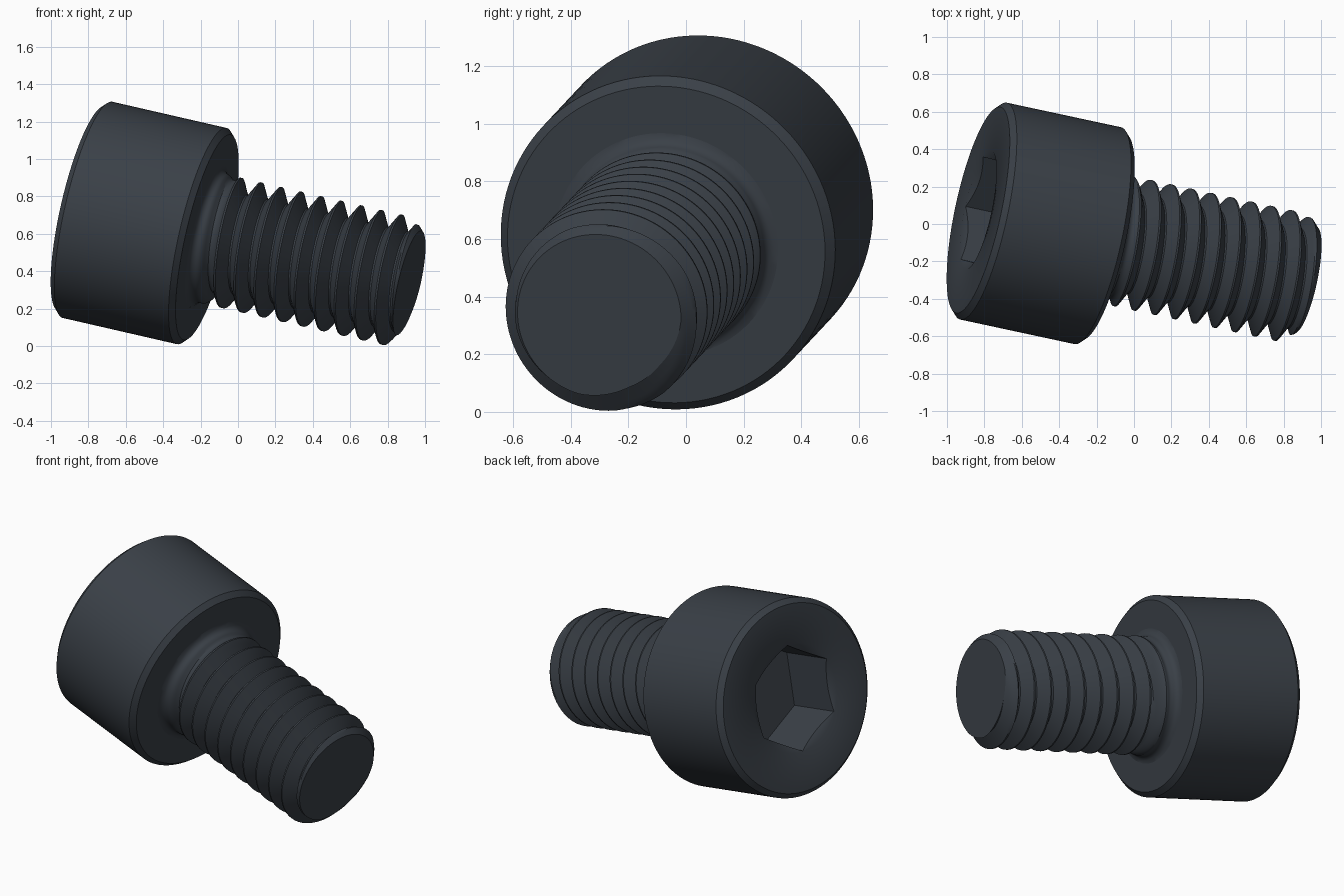
import bpy, bmesh, math
from mathutils import Matrix, Vector

cube = bpy.data.objects.get("Cube")
if cube:
    bpy.data.objects.remove(cube)

# Screw frame: local z runs along the shaft, away from the head
axis = Vector((0.954, -0.205, -0.219)).normalized()
side = Vector((0, 1, 0)).cross(axis).normalized()
if side.z < 0:
    side.negate()
frame = Matrix((side, axis.cross(side), axis)).transposed().to_4x4()
frame.translation = Vector((0, -0.104, 0.543))

steel = bpy.data.materials.new("dark_steel")
steel.use_nodes = True
colour = (0.042, 0.051, 0.063, 1)
steel.diffuse_color = colour
steel.node_tree.nodes["Principled BSDF"].inputs["Base Color"].default_value = colour

HEAD_TOP, HEAD_BASE, SHAFT_END = -0.873, -0.173, 0.96
HEAD_R, BEVEL = 0.593, 0.03
HEX_APOTHEM, HEX_DEPTH, MOUTH_R = 0.28, 0.35, 0.325
THREAD_R, ROOT_R, PITCH = 0.351, 0.27, 0.1124
TIP_R, FILLET = 0.29, 0.045
COLUMNS, ROWS = 120, 12


def surface(name, rows, columns, point, start=0.0):
    """Skin a grid of (radius, height) points turned about the local z axis."""
    bm = bmesh.new()
    grid = []
    for row in range(rows):
        ring = []
        for col in range(columns + 1):
            turn = math.tau * col / columns
            r, z = point(row, turn)
            a = turn + start
            ring.append(bm.verts.new((r * math.cos(a), r * math.sin(a), z)))
        grid.append(ring)
    for low, high in zip(grid, grid[1:]):
        for c in range(columns):
            bm.faces.new((low[c], low[c + 1], high[c + 1], high[c]))
    bmesh.ops.remove_doubles(bm, verts=bm.verts, dist=1e-5)
    bmesh.ops.dissolve_degenerate(bm, edges=bm.edges, dist=1e-6)
    bmesh.ops.holes_fill(bm, edges=[e for e in bm.edges if e.is_boundary], sides=0)
    bmesh.ops.recalc_face_normals(bm, faces=bm.faces)
    mesh = bpy.data.meshes.new(name)
    bm.to_mesh(mesh)
    bm.free()
    mesh.materials.append(steel)
    obj = bpy.data.objects.new(name, mesh)
    bpy.context.collection.objects.link(obj)
    obj.matrix_world = frame
    bpy.ops.object.select_all(action="DESELECT")
    obj.select_set(True)
    bpy.context.view_layer.objects.active = obj
    bpy.ops.object.shade_smooth_by_angle(angle=math.radians(30))
    return obj


# Head: bevelled cylinder with a countersunk hexagonal socket
def head_point(row, turn):
    sixth = math.tau / 6
    hex_r = HEX_APOTHEM / math.cos(turn % sixth - sixth / 2)
    profile = [
        (0, HEAD_BASE),
        (HEAD_R - BEVEL, HEAD_BASE),
        (HEAD_R, HEAD_BASE - BEVEL),
        (HEAD_R, HEAD_TOP + BEVEL),
        (HEAD_R - BEVEL, HEAD_TOP),
        (MOUTH_R, HEAD_TOP),
        (hex_r, HEAD_TOP + (MOUTH_R - hex_r) * 0.577),
        (hex_r, HEAD_TOP + HEX_DEPTH),
        (0, HEAD_TOP + HEX_DEPTH),
    ]
    return profile[row]


surface("socket_head", 9, COLUMNS, head_point, math.radians(3.5))


# Shaft: helical thread, run-out and fillet at the head, bevel at the tip
first_row = -4 * ROWS
row_count = 14 * ROWS


def shaft_point(row, turn):
    lead = PITCH * turn / math.tau + 0.049
    z = lead + PITCH * (first_row + row + 0.5) / ROWS
    z = min(max(z, HEAD_BASE), SHAFT_END)
    phase = (z - lead) / PITCH
    off = abs(phase - round(phase))
    crest = 1 / 24
    groove = min(max((off - crest) / (0.5 - 2 * crest), 0), 1)
    rise = z - HEAD_BASE
    fade = min(max((rise - 0.04) / 0.09, 0), 1)
    r = THREAD_R - (THREAD_R - ROOT_R) * groove * fade
    if rise < FILLET:
        r += FILLET - math.sqrt(FILLET ** 2 - (FILLET - rise) ** 2)
    return min(r, TIP_R + SHAFT_END - z), z


surface("threaded_shaft", row_count, COLUMNS, shaft_point)
